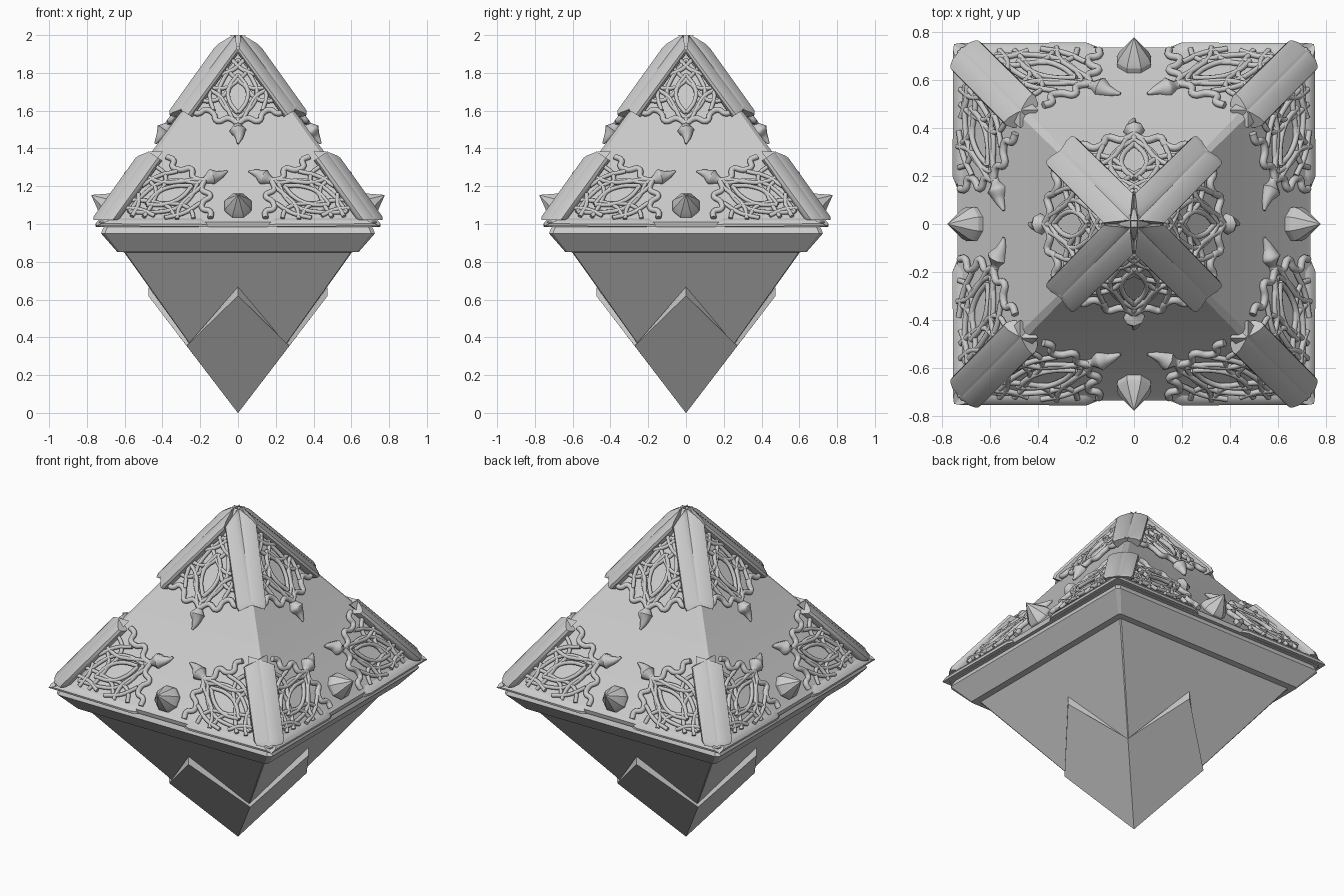
import bpy, bmesh
from math import pi, radians
from mathutils import Vector, Matrix

if "Cube" in bpy.data.objects:
    bpy.data.objects.remove(bpy.data.objects["Cube"])

SL = 0.715  # inward run per unit of height on the upper faces


def face_pt(x, z, h=0.0):
    """Point on the front upper face, raised h above it."""
    return Vector((x, -(0.02 + SL * (2 - z)) - 1.23 * h, z))


def finish(ob, angle=35):
    bpy.ops.object.select_all(action='DESELECT')
    ob.select_set(True)
    bpy.context.view_layer.objects.active = ob
    bpy.ops.object.shade_smooth_by_angle(angle=radians(angle))
    return ob


def from_bm(name, bm, angle=35):
    bmesh.ops.recalc_face_normals(bm, faces=bm.faces)
    me = bpy.data.meshes.new(name)
    bm.to_mesh(me)
    bm.free()
    ob = bpy.data.objects.new(name, me)
    bpy.context.collection.objects.link(ob)
    return finish(ob, angle)


def loft(bm, rings):
    rows = [[bm.verts.new(p) for p in r] for r in rings]
    n = len(rows[0])
    for a, b in zip(rows, rows[1:]):
        for i in range(n):
            bm.faces.new((a[i], a[(i + 1) % n], b[(i + 1) % n], b[i]))
    bm.faces.new(rows[0])
    bm.faces.new(rows[-1])


def square_ring(w, z, c):
    """Square cross-section with clipped corners."""
    k = w - c
    return [(k, -w, z), (w, -k, z), (w, k, z), (k, w, z),
            (-k, w, z), (-w, k, z), (-w, -k, z), (-k, -w, z)]


def square_body(name, levels):
    bm = bmesh.new()
    loft(bm, [square_ring(*l) for l in levels])
    return from_bm(name, bm, 25)


def all_sides(ob):
    """Repeat a front part on the other three sides."""
    for i in range(1, 4):
        c = ob.copy()
        c.name = f"{ob.name}_{i + 1}"
        c.matrix_world = Matrix.Rotation(i * pi / 2, 4, 'Z')
        bpy.context.collection.objects.link(c)


# Main bodies
square_body("upper_pyramid", [(0.73, 0.985, 0.02), (0.735, 1.01, 0.02),
                              (0.714, 1.03, 0.03), (0.02, 1.98, 0.012)])
square_body("middle_rim", [(0.60, 0.85, 0.01), (0.64, 0.853, 0.012), (0.725, 0.95, 0.02),
                           (0.715, 0.975, 0.02), (0.70, 1.0, 0.02)])
square_body("lower_pyramid", [(0.002, 0.008, 0.001), (0.61, 0.86, 0.006)])

# Pointed cap round the lower tip
bm = bmesh.new()
def cap_ring(p, pz, c, cz):
    pts = []
    for i in range(4):
        r = Matrix.Rotation(i * pi / 2, 3, 'Z')
        pts += [r @ Vector((0, -p, pz)), r @ Vector((c, -c, cz))]
    return pts
loft(bm, [cap_ring(0.001, 0, 0.001, 0), cap_ring(0.475, 0.62, 0.272, 0.355),
          cap_ring(0.474, 0.667, 0.255, 0.366)])
from_bm("lower_tip_cap", bm, 25)

# Raised edge trims: each is (outer start, outer end, inner start, inner end)
ridge = [(0, -0.05), (0, 0.0), (0.15, 0.018), (0.45, 0.04), (0.68, 0.047),
         (0.85, 0.036), (0.97, 0.012), (1, -0.03)]
sill = [(0, -0.03), (0, 0.006), (0.3, 0.016), (0.7, 0.016), (1, 0.006), (1, -0.03)]
trims = [((0.015, 2.0), (0.315, 1.61), (0, 1.90), (0.24, 1.565), ridge),
         ((0.475, 1.385), (0.735, 1.02), (0.40, 1.335), (0.63, 1.02), ridge),
         ((0.75, 0.99), (0.155, 0.985), (0.66, 1.03), (0.185, 1.03), sill)]
bm = bmesh.new()
for oa, ob_, ia, ib, prof in trims:
    for s in (1, -1):
        rings = []
        # rounded ends: the last ring is lowered a little
        for k, drop in ((0, 0.0), (0.06, 0), (0.94, 0), (1, 0.012)):
            ring = []
            for t, h in prof:
                o = Vector(oa).lerp(Vector(ob_), k)
                i = Vector(ia).lerp(Vector(ib), k)
                p = o.lerp(i, t)
                ring.append(face_pt(s * p.x, p.y, h - (drop if h > 0 else 0)))
            rings.append(ring)
        loft(bm, rings)
all_sides(from_bm("edge_trim", bm))

# Filigree drawn once for the top corner (half), as x,z in the front view
strands = [
    [(0.25, 1.60), (0.21, 1.585), (0.17, 1.605), (0.13, 1.585), (0.11, 1.545), (0.05, 1.56), (0, 1.53)],
    [(0, 1.79), (0.048, 1.72), (0.045, 1.65), (0, 1.585)],
    [(0, 1.87), (0.075, 1.77), (0.10, 1.69), (0.07, 1.62), (0, 1.56)],
    [(0.17, 1.72), (0.10, 1.68), (0.06, 1.62), (0.03, 1.555)],
    [(0.07, 1.83), (0.0, 1.76), (-0.07, 1.72), (-0.14, 1.72)],
    [(0.035, 1.87), (-0.02, 1.82), (-0.09, 1.79)],
    [(0.21, 1.66), (0.15, 1.65), (0.09, 1.67), (0.03, 1.74)],
    [(0.13, 1.76), (0.15, 1.68), (0.13, 1.60)],
]
leaf = [(0, 1.58, 0.2), (0, 1.545, 0.45), (0, 1.525, 0.42), (0, 1.495, 1.0),
        (0.006, 1.465, 0.55), (0, 1.425, 0.12)]


def corner_map(c, a, b):
    """Affine map from the top corner to any corner of the face."""
    def f(x, z):
        u, v = x / 0.27, (2 - z) / 0.38
        p = Vector(c) + Vector(a) * (v + u) / 2 + Vector(b) * (v - u) / 2
        return p.x, p.y
    return f


corners = [corner_map((0, 2), (0.27, -0.38), (-0.27, -0.38)),
           corner_map((0.73, 1.0), (-0.32, 0.36), (-0.57, 0.01)),
           corner_map((-0.73, 1.0), (0.57, 0.01), (0.32, 0.36))]


def tubes(name, depth, paths):
    """Smooth round strands; paths hold (point, radius)."""
    cu = bpy.data.curves.new(name, 'CURVE')
    cu.dimensions = '3D'
    cu.bevel_depth = depth
    cu.bevel_resolution = 2
    cu.resolution_u = 5
    cu.use_fill_caps = True
    for path in paths:
        sp = cu.splines.new('BEZIER')
        sp.bezier_points.add(len(path) - 1)
        for bp, (co, r) in zip(sp.bezier_points, path):
            bp.co, bp.radius = co, r
            bp.handle_left_type = bp.handle_right_type = 'AUTO'
    ob = bpy.data.objects.new(name, cu)
    bpy.context.collection.objects.link(ob)
    bpy.ops.object.select_all(action='DESELECT')
    ob.select_set(True)
    bpy.context.view_layer.objects.active = ob
    bpy.ops.object.convert(target='MESH')
    return finish(bpy.context.object, 50)


fil, leaves = [], []
for f in corners:
    for n, st in enumerate(strands):
        for s in (1, -1):
            fil.append([(face_pt(*f(s * x, z), 0.012 + 0.003 * (n % 2)), 1.35 if n == 0 else 1)
                        for x, z in st])
    leaves.append([(face_pt(*f(x, z), 0.006), r) for x, z, r in leaf])
all_sides(tubes("filigree", 0.0115, fil))
all_sides(tubes("filigree_leaf", 0.045, leaves))

# Faceted pointed stud in the middle of each lower edge
bm = bmesh.new()
axis = Vector((0, -0.86, 0.51)).normalized()
up = Vector((1, 0, 0)).cross(axis)
base = Vector((0, -0.645, 1.075))
rings = []
for r, d in ((0.072, -0.02), (0.076, 0.045), (0.068, 0.065), (0.002, 0.152)):
    rings.append([base + axis * d + Matrix.Rotation((i + 0.5) * pi / 4, 3, axis) @ (up * r)
                  for i in range(8)])
loft(bm, rings)
all_sides(from_bm("stud", bm, 20))
